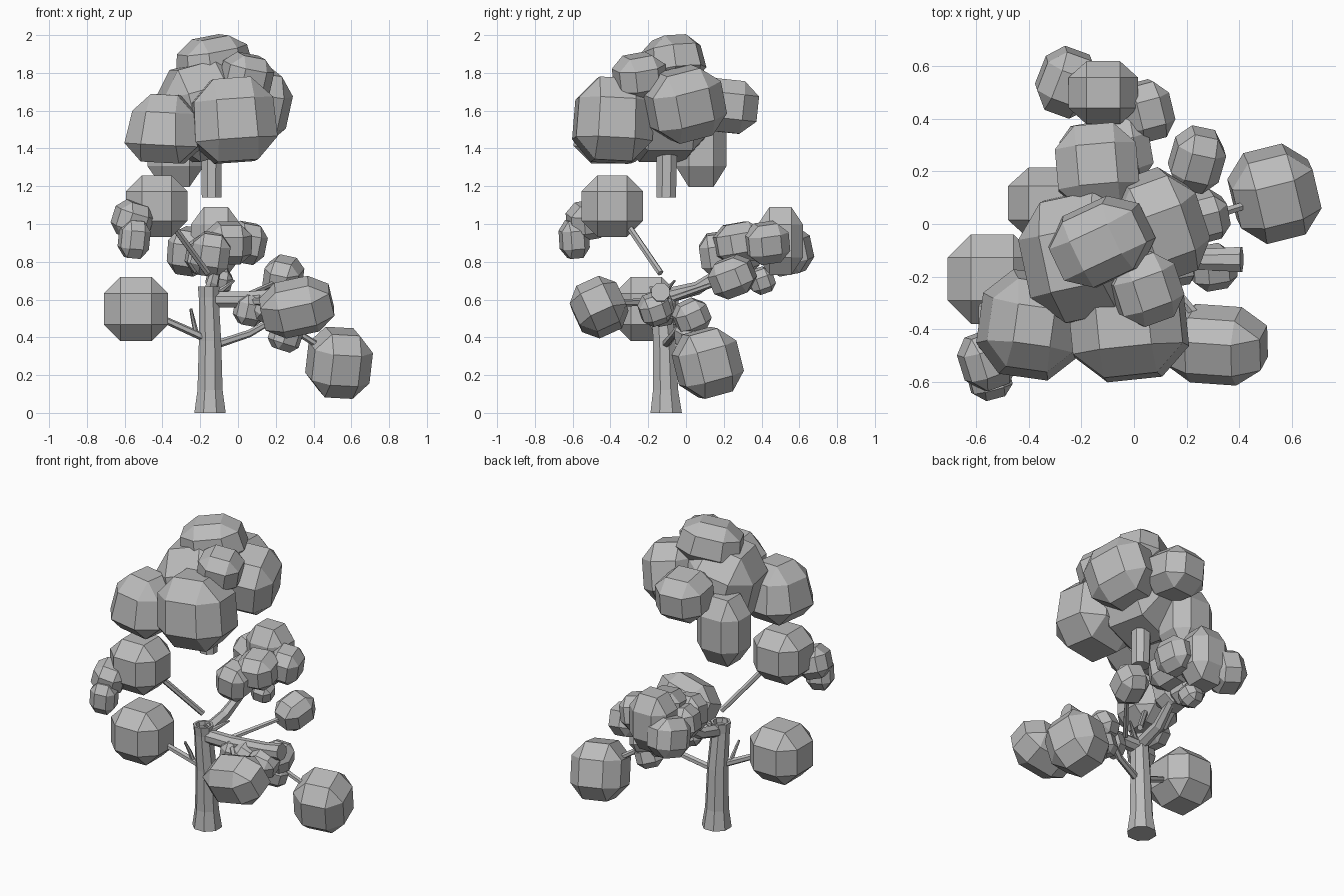
import bpy, bmesh, math
from mathutils import Vector, Euler

mat = bpy.data.materials.new("grey")
mat.diffuse_color = (0.5, 0.5, 0.5, 1)


def finish(bm, name):
    bmesh.ops.recalc_face_normals(bm, faces=bm.faces)
    me = bpy.data.meshes.new(name)
    bm.to_mesh(me)
    bm.free()
    me.materials.append(mat)
    ob = bpy.data.objects.new(name, me)
    bpy.context.collection.objects.link(ob)


# Faceted leaf clump: a cube with chamfered edges, tapered, scaled and turned
def clump(name, loc, half, rot=(0, 0, 0), taper=0):
    bm = bmesh.new()
    bmesh.ops.create_cube(bm, size=2)
    bmesh.ops.bevel(bm, geom=bm.edges[:], offset=0.52, segments=1,
                    affect='EDGES', profile=0.5)
    turn = Euler([math.radians(a) for a in rot]).to_matrix()
    for v in bm.verts:
        k = 1 - taper * v.co.z
        p = Vector((v.co.x * k * half[0], v.co.y * k * half[1], v.co.z * half[2]))
        v.co = turn @ p + Vector(loc)
    finish(bm, name)


# Tapered tube through points given as (x, y, z, radius)
def limb(name, pts, sides=6, flat=False):
    bm = bmesh.new()
    rings = []
    for i, p in enumerate(pts):
        a, b = Vector(pts[max(i - 1, 0)][:3]), Vector(pts[min(i + 1, len(pts) - 1)][:3])
        q = Vector((0, 0, 1)) if flat else (b - a).normalized()
        q = q.to_track_quat('Z', 'Y')
        rings.append([bm.verts.new(Vector(p[:3]) + q @ Vector(
            (p[3] * math.cos(t), p[3] * math.sin(t), 0)))
            for t in [2 * math.pi * (k + 0.5) / sides for k in range(sides)]])
    for r, s in zip(rings, rings[1:]):
        for k in range(sides):
            n = (k + 1) % sides
            bm.faces.new((r[k], r[n], s[n], s[k]))
    bm.faces.new(rings[0][::-1])
    bm.faces.new(rings[-1])
    finish(bm, name)


# Trunk with a hollowed top, and the upper stub under the crown
limb("trunk", [(-.148, -.105, 0, .09), (-.148, -.108, .12, .072), (-.148, -.115, .38, .064),
               (-.155, -.133, .61, .057), (-.155, -.136, .67, .062),
               (-.155, -.136, .67, .046), (-.155, -.135, .64, .042)], 8, True)
limb("upper_trunk", [(-.14, -.105, 1.14, .056), (-.14, -.1, 1.45, .06)], 8, True)

# Branches
limb("upper_left_branch", [(-.16, -.135, .74, .018), (-.38, -.34, 1.04, .018)])
limb("lower_left_branch", [(-.16, -.13, .39, .022), (-.45, -.2, .52, .018)])
limb("left_twig", [(-.22, -.145, .42, .014), (-.235, -.16, .48, .012), (-.25, -.19, .55, .008)])
limb("lower_right_branch", [(-.12, -.11, .36, .022), (.06, -.06, .42, .02),
                            (.2, 0, .5, .02), (.45, .08, .34, .016)])
limb("right_branch", [(-.13, -.13, .6, .045), (.05, -.13, .6, .045),
                      (.3, -.135, .625, .045), (.41, -.135, .64, .052)], 8)
limb("front_branch", [(.05, -.13, .59, .022), (.28, -.4, .58, .018)])
limb("side_branch", [(0, -.08, .6, .018), (.22, .2, .7, .013)])
limb("back_branch", [(-.15, -.1, .62, .04), (-.14, .06, .66, .035),
                     (-.12, .18, .74, .028), (-.1, .34, .85, .02)])
limb("small_twig", [(-.13, -.13, .62, .02), (-.02, -.06, .7, .006)])

# Crown clumps
crown = [
    ((-.39, -.385, 1.505), (.18, .185, .18), (0, 3, -8), .18),
    ((-.025, -.385, 1.55), (.215, .2, .22), (-3, -4, 6), .04),
    ((.095, -.005, 1.635), (.16, .195, .185), (14, 8, 20)),
    ((-.14, .215, 1.625), (.155, .16, .14), (-6, 0, 5)),
    ((-.33, .08, 1.41), (.15, .135, .215), (0, 0, 0)),
    ((-.18, -.12, 1.6), (.225, .24, .25), (0, -15, 12), .05),
    ((-.13, -.075, 1.865), (.185, .145, .125), (3, -10, 25), .1),
    ((.045, -.245, 1.78), (.125, .13, .115), (10, 10, 20)),
]
for i, c in enumerate(crown):
    clump(f"crown_clump_{i + 1}", *c)

# Outer clumps at the branch ends
outer = [
    ((-.54, -.21, .55), (.17, .17, .17), (0, 0, 0)),
    ((-.43, -.39, 1.095), (.163, .163, .163), (0, 0, 0)),
    ((-.56, -.52, 1.02), (.095, .105, .095), (10, 15, 20)),
    ((-.55, -.592, .92), (.077, .073, .1), (5, 5, 15)),
    ((.535, .115, .265), (.158, .163, .173), (15, 3, 14)),
    ((.312, -.46, .56), (.187, .135, .136), (25, -12, -4)),
    ((.24, .245, .72), (.095, .115, .1), (20, 12, -12)),
]
for i, c in enumerate(outer):
    clump(f"outer_clump_{i + 1}", *c)

# Small clumps right of the trunk
right = [
    ((.3, -.165, .55), (.085, .08, .08), (20, 15, 10)),
    ((.27, .03, .51), (.085, .09, .085), (25, 10, 15)),
    ((.06, -.13, .545), (.075, .07, .08), (10, 10, 20)),
    ((.25, .02, .405), (.08, .07, .075), (10, 15, 30)),
    ((.16, -.15, .56), (.07, .08, .08), (15, 25, 10)),
]
for i, c in enumerate(right):
    clump(f"right_clump_{i + 1}", *c)

# Cluster behind the trunk
back = [
    ((-.117, .5, .91), (.133, .12, .18), (0, 0, 0)),
    ((-.255, .54, .855), (.105, .12, .12), (10, 8, -20)),
    ((.045, .43, .9), (.095, .11, .105), (8, 10, 15)),
    ((-.05, .28, .9), (.115, .125, .105), (10, 0, 10)),
    ((-.17, .28, .83), (.1, .1, .1), (5, 10, 10)),
    ((-.145, .17, .84), (.1, .095, .112), (8, 8, 0)),
    ((-.1, .4, .7), (.065, .065, .065), (20, 10, 10)),
]
for i, c in enumerate(back):
    clump(f"back_clump_{i + 1}", *c)
